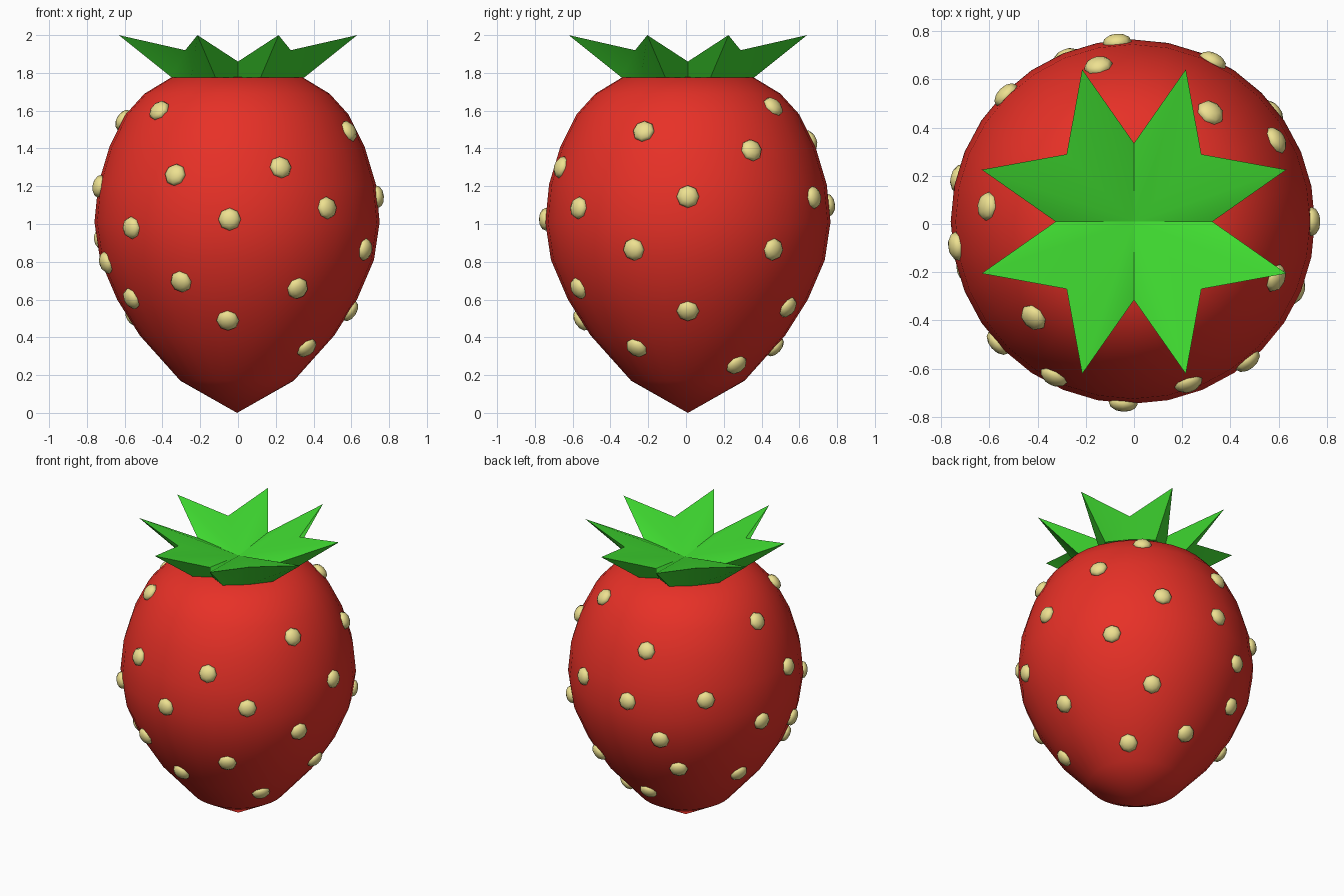
import bpy, bmesh
from math import sin, cos, radians, pi
from mathutils import Vector, Matrix

if "Cube" in bpy.data.objects:
    bpy.data.objects.remove(bpy.data.objects["Cube"])

CX, CY = -0.005, 0.01


def material(name, color):
    m = bpy.data.materials.new(name)
    m.diffuse_color = (*color, 1)
    m.use_nodes = True
    m.node_tree.nodes["Principled BSDF"].inputs["Base Color"].default_value = m.diffuse_color
    return m


def finish(bm, name, mat, angle=50):
    bmesh.ops.recalc_face_normals(bm, faces=bm.faces)
    me = bpy.data.meshes.new(name)
    bm.to_mesh(me)
    bm.free()
    ob = bpy.data.objects.new(name, me)
    bpy.context.collection.objects.link(ob)
    me.materials.append(mat)
    bpy.ops.object.select_all(action='DESELECT')
    ob.select_set(True)
    bpy.context.view_layer.objects.active = ob
    bpy.ops.object.shade_smooth_by_angle(angle=radians(angle))
    return ob


def loft(bm, rings, bottom, top):
    """Skin closed rings of equal length and close them with two poles."""
    vs = [[bm.verts.new(p) for p in r] for r in rings]
    n = len(vs[0])
    for a, b in zip(vs, vs[1:]):
        for i in range(n):
            bm.faces.new((a[i], a[(i + 1) % n], b[(i + 1) % n], b[i]))
    for pole, ring in ((bottom, vs[0]), (top, vs[-1])):
        p = bm.verts.new(pole)
        for i in range(n):
            bm.faces.new((p, ring[i], ring[(i + 1) % n]))


red = material("fruit_red", (0.80, 0.03, 0.02))
green = material("leaf_green", (0.05, 0.70, 0.03))
yellow = material("seed_yellow", (0.85, 0.75, 0.28))

# Fruit body: lathed profile (radius, height)
profile = [(0.30, 0.17), (0.515, 0.41), (0.635, 0.60), (0.725, 0.81), (0.755, 1.01),
           (0.735, 1.21), (0.675, 1.41), (0.59, 1.58), (0.49, 1.69), (0.35, 1.775)]
bm = bmesh.new()
loft(bm, [[(CX + r * cos(2 * pi * i / 32), CY + r * sin(2 * pi * i / 32), z)
           for i in range(32)] for r, z in profile],
     (CX, CY, 0), (CX, CY, 1.79))
finish(bm, "fruit_body", red)

# Leaf crown: eight-pointed cupped star with a narrower base beneath
# per quarter turn: (angle, rim radius, rim height, base radius)
quarter = [(0, 0.325, 1.86, 0.29), (18.8, 0.667, 2.0, 0.37),
           (45, 0.395, 1.92, 0.35), (71.2, 0.667, 2.0, 0.37)]
rim, base = [], []
for q in range(4):
    for a, r, z, b in quarter:
        t = radians(a + 90 * q)
        rim.append((r * cos(t), CY + r * sin(t), z))
        base.append((b * cos(t), CY + b * sin(t), 1.775))
bm = bmesh.new()
loft(bm, [base, rim], (0, CY, 1.77), (0, CY, 1.82))
finish(bm, "leaf_crown", green, 40)

# Seeds: flattened beads lying on the surface (angle, height)
seeds = [(54.5, 1.62), (224, 1.60), (174, 1.55), (338.4, 1.49), (102.5, 1.44),
         (29.6, 1.39), (289, 1.30), (243, 1.26), (188, 1.20), (0, 1.145),
         (135, 1.145), (63.5, 1.14), (95, 1.10), (309.5, 1.085), (267, 1.025),
         (222, 0.98), (166, 0.92), (337, 0.865), (38, 0.865), (112, 0.86),
         (196, 0.795), (244, 0.695), (299, 0.66), (121, 0.62), (209, 0.605),
         (60, 0.56), (0, 0.54), (161, 0.51), (265, 0.49), (94, 0.35),
         (323.6, 0.345), (43, 0.255)]


def radius_at(z):
    for (r0, z0), (r1, z1) in zip(profile, profile[1:]):
        if z0 <= z <= z1:
            return r0 + (r1 - r0) * (z - z0) / (z1 - z0)


bm = bmesh.new()
for a, z in seeds:
    t = radians(a)
    slope = (radius_at(z + 0.06) - radius_at(z - 0.06)) / 0.12
    normal = Vector((cos(t), sin(t), -slope)).normalized()
    r = radius_at(z)
    place = Matrix.Translation((CX + r * cos(t), CY + r * sin(t), z))
    turn = normal.to_track_quat('Z', 'Y').to_matrix().to_4x4()
    bmesh.ops.create_uvsphere(bm, u_segments=8, v_segments=6, radius=1,
                              matrix=place @ turn @ Matrix.Diagonal((0.06, 0.06, 0.036, 1)))
finish(bm, "seeds", yellow)
